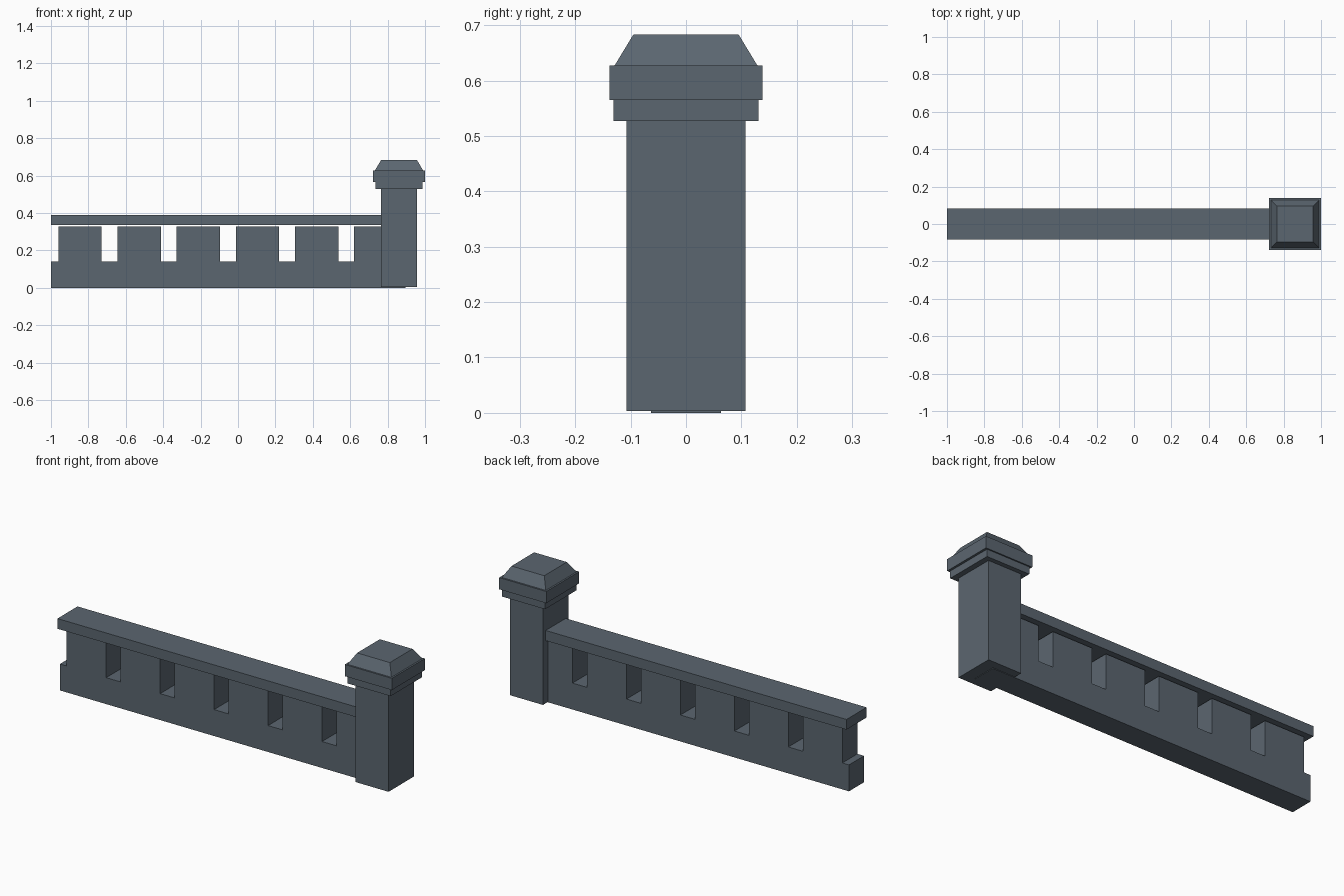
import bpy
import bmesh

cube = bpy.data.objects.get("Cube")
if cube:
    bpy.data.objects.remove(cube, do_unlink=True)

stone = bpy.data.materials.new("slate_stone")
stone.use_nodes = True
colour = (0.105, 0.133, 0.162, 1)
stone.diffuse_color = colour
stone.node_tree.nodes["Principled BSDF"].inputs["Base Color"].default_value = colour


def finish(name, bm):
    bmesh.ops.recalc_face_normals(bm, faces=bm.faces)
    mesh = bpy.data.meshes.new(name)
    bm.to_mesh(mesh)
    bm.free()
    mesh.materials.append(stone)
    obj = bpy.data.objects.new(name, mesh)
    bpy.context.collection.objects.link(obj)


def block(name, cx, bottom, top, z0, z1):
    """Box or hip between two half-size rectangles centred on (cx, 0)."""
    bm = bmesh.new()
    bmesh.ops.create_cube(bm, size=2)
    for v in bm.verts:
        hx, hy = top if v.co.z > 0 else bottom
        v.co = (cx + v.co.x * hx, v.co.y * hy, z1 if v.co.z > 0 else z0)
    finish(name, bm)


# Pierced wall: one battlement outline extruded through its thickness
WALL_LEFT, WALL_RIGHT, HALF_DEPTH = -1.0, 0.895, 0.063
LEDGE, TOOTH_TOP = 0.14, 0.327
outline = [(WALL_LEFT, 0), (WALL_LEFT, LEDGE)]
for i in range(6):
    x0 = -0.961 + i * 0.3165
    x1 = x0 + 0.232
    outline += [(x0, LEDGE), (x0, TOOTH_TOP), (x1, TOOTH_TOP), (x1, LEDGE)]
outline += [(WALL_RIGHT, LEDGE), (WALL_RIGHT, 0)]

bm = bmesh.new()
face = bm.faces.new([bm.verts.new((x, -HALF_DEPTH, z)) for x, z in outline])
grown = bmesh.ops.extrude_face_region(bm, geom=[face], use_keep_orig=True)
for v in grown["geom"]:
    if isinstance(v, bmesh.types.BMVert):
        v.co.y = HALF_DEPTH
finish("pierced_wall", bm)

# Coping rail floating just above the teeth
rail = ((WALL_RIGHT - WALL_LEFT) / 2, 0.084)
block("coping_rail", (WALL_RIGHT + WALL_LEFT) / 2, rail, rail, 0.335, 0.389)

# End post with a stepped, hipped cap
POST_X = 0.861
for name, bottom, top, z0, z1 in (
    ("post_shaft", (0.097, 0.107), (0.097, 0.107), 0.003, 0.527),
    ("cap_lower_step", (0.126, 0.131), (0.126, 0.131), 0.527, 0.565),
    ("cap_upper_step", (0.138, 0.138), (0.138, 0.138), 0.565, 0.627),
    ("cap_hip", (0.129, 0.129), (0.096, 0.095), 0.627, 0.683),
):
    block(name, POST_X, bottom, top, z0, z1)
